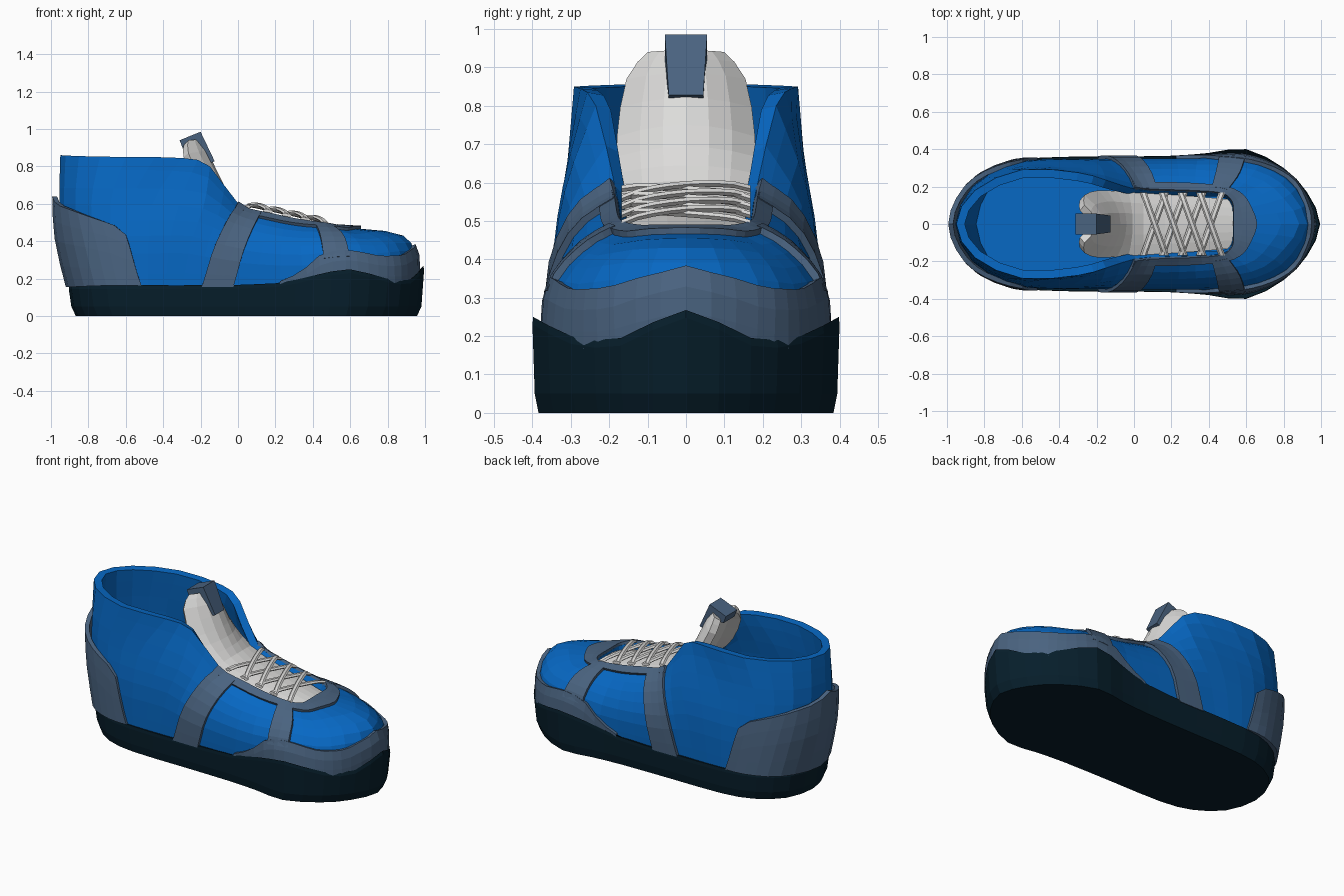
import bpy, math
from mathutils import Vector

if "Cube" in bpy.data.objects:
    bpy.data.objects.remove(bpy.data.objects["Cube"])


def material(name, rgb):
    m = bpy.data.materials.new(name)
    m.diffuse_color = (*rgb, 1)
    m.use_nodes = True
    m.node_tree.nodes["Principled BSDF"].inputs["Base Color"].default_value = m.diffuse_color
    return m


BLUE = material("bright blue", (0.002, 0.138, 0.55))
SLATE = material("slate grey blue", (0.068, 0.125, 0.215))
DARK = material("dark navy", (0.002, 0.013, 0.024))
WHITE = material("off white", (0.72, 0.715, 0.705))


def make(name, verts, faces, mat, thick=0, mirror=False):
    me = bpy.data.meshes.new(name)
    me.from_pydata([tuple(v) for v in verts], [], faces)
    me.materials.append(mat)
    ob = bpy.data.objects.new(name, me)
    bpy.context.collection.objects.link(ob)
    if thick:
        s = ob.modifiers.new("thickness", 'SOLIDIFY')
        s.thickness, s.offset = thick, -1
    if mirror:
        ob.modifiers.new("mirror", 'MIRROR').use_axis = (False, True, False)
    return ob


def grid_faces(n, m, wrap=False):
    """Faces of n columns by m rows, stored column by column."""
    return [(i * m + j, (i + 1) % n * m + j, (i + 1) % n * m + j + 1, i * m + j + 1)
            for i in range(n if wrap else n - 1) for j in range(m - 1)]


def spline(pts, t, loop=False):
    """Catmull-Rom through pts at parameter t."""
    n = len(pts)
    i = math.floor(t) if loop else min(max(math.floor(t), 0), n - 2)
    f = t - i
    a, b, c, d = [pts[k % n] if loop else pts[min(max(k, 0), n - 1)] for k in range(i - 1, i + 3)]
    return 0.5 * (2 * b + (c - a) * f + (2 * a - 5 * b + 4 * c - d) * f * f + (3 * b - a - 3 * c + d) * f ** 3)


def ring(half):
    """Mirror a toe-to-heel half list of points into a closed loop."""
    half = [Vector(p) for p in half]
    return half + [Vector((p.x, -p.y, p.z)) for p in half[-2:0:-1]]


def lookup(table, x):
    for (x0, y0), (x1, y1) in zip(table, table[1:]):
        if x <= x1:
            return y0 + (y1 - y0) * max(0, (x - x0) / (x1 - x0))
    return table[-1][1]


# Upper surface: four contour lines from the sole edge to the top line, toe to heel
SOLE_LINE = ring([(.95, 0, .2), (.88, .19, .16), (.76, .3, .16), (.58, .36, .17), (.35, .35, .15), (.1, .345, .15),
                  (-.12, .345, .15), (-.3, .345, .15), (-.48, .345, .15), (-.65, .32, .15), (-.8, .22, .15), (-.88, 0, .15)])
LOW_LINE = ring([(.95, 0, .33), (.87, .19, .33), (.75, .285, .32), (.57, .345, .33), (.34, .345, .31), (.12, .345, .32),
                 (-.08, .345, .35), (-.25, .345, .4), (-.48, .345, .4), (-.67, .315, .4), (-.85, .21, .4), (-.94, 0, .4)])
HIGH_LINE = ring([(.86, 0, .44), (.78, .13, .435), (.68, .22, .42), (.54, .26, .43), (.33, .28, .43), (.15, .285, .455),
                  (-.03, .28, .51), (-.18, .31, .6), (-.45, .315, .62), (-.68, .295, .62), (-.87, .19, .62), (-.955, 0, .62)])
TOP_LINE = ring([(.53, 0, .475), (.53, .07, .475), (.52, .12, .475), (.47, .16, .485), (.33, .17, .505), (.17, .175, .54),
                 (.01, .185, .59), (-.15, .235, .8), (-.3, .275, .845), (-.6, .29, .85), (-.85, .18, .855), (-.95, 0, .86)])


def surf(t, v, off=0.0):
    def at(t, v):
        return spline([spline(c, t, True) for c in (SOLE_LINE, LOW_LINE, HIGH_LINE, TOP_LINE)], v)
    p, e = at(t, v), 0.02
    if off:
        n = (at(t + e, v) - at(t - e, v)).cross(at(t, min(v + e, 3)) - at(t, max(v - e, 0)))
        p = p + n.normalized() * off
    return p


N, M = 44, 9
make("upper", [surf(i / 2, 3 * j / (M - 1)) for i in range(N) for j in range(M)],
     grid_faces(N, M, True), BLUE, 0.045)


# Overlay panels that follow the upper; off is the stand-off at the ends and in the middle
def panel(name, fn, n, m, off, mirror=False, mid=None):
    pts = []
    for i in range(n):
        a = i / (n - 1)
        o = off + ((mid or off) - off) * math.sin(math.pi * a)
        pts += [surf(*fn(a, j / (m - 1)), o) for j in range(m)]
    make(name, pts, grid_faces(n, m), SLATE, off + 0.012, mirror)


def toe_band(a, b):
    t = -4.5 + 9 * a
    hi = lookup([(0, 1.38), (.5, 1.15), (1, .93), (2, .97), (2.9, 1.12), (3.5, 1.1), (4, .6), (4.5, .3)], abs(t))
    return t, .1 + (hi - .1) * b


def heel_counter(a, b):
    lo, hi = 8.2 + .4 * b, 13.8 - .4 * b
    t = lo + (hi - lo) * a
    top = lookup([(0, 2.08), (.5, 1.88), (1, 1.76), (2.1, 1.38), (2.4, 1.15)], abs(t - 11))
    return t, .09 + (top - .09) * b


panel("toe_band", toe_band, 31, 4, .018)
panel("heel_counter", heel_counter, 17, 5, .014, mid=.038)
panel("lace_stay", lambda a, b: (-6.1 + 12.2 * a, 2.58 + .42 * b), 33, 3, .016)
panel("toe_strap", lambda a, b: (2.9 + .6 * a, .9 + 1.8 * b), 3, 7, .017, True)
panel("side_strap", lambda a, b: (5.55 + .85 * a - b * (.27 + .08 * a), .05 + 2.9 * b), 4, 9, .018, True)

# Sole: outline with a wavy top edge
OUTLINE = ring([(.995, 0, .268), (.925, .17, .195), (.8, .3, .2), (.6, .4, .25), (.4, .38, .215), (.2, .365, .175),
                (-.15, .36, .165), (-.5, .355, .165), (-.7, .31, .165), (-.85, .19, .165), (-.905, 0, .165)])
edge = [spline(OUTLINE, i / 2, True) for i in range(40)]


def scaled(p, s, z):
    return Vector((.04 + (p.x - .04) * s, p.y * s, z))


verts = []
for p in edge:
    verts += [scaled(p, .96, 0), scaled(p, .985, .05), scaled(p, 1, p.z - .02),
              scaled(p, .995, p.z), scaled(p, .9, .16)]
faces = grid_faces(40, 5, True)
# outline runs anticlockwise seen from above
faces += [tuple(i * 5 for i in reversed(range(40))), tuple(i * 5 + 4 for i in range(40))]
make("sole", verts, faces, DARK)
make("insole", [surf(i / 2, .2, -.02) for i in range(N)], [tuple(range(N))], BLUE, .02)

# Tongue: arched strip; rows hold x, z, half width and how far the edges fall back
ROWS = [Vector(r) for r in [(.53, .46, .13, 0, -.02), (.3, .512, .15, 0, -.02), (.05, .57, .165, 0, -.02),
        (-.04, .645, .175, -.05, -.02), (-.1, .75, .18, -.09, -.03), (-.165, .885, .155, -.1, -.015), (-.205, .945, .1, -.06, -.005)]]
pts = []
for i in range(13):
    x, z, w, dx, dz = spline(ROWS, i / 2)
    for j in range(7):
        k = 1 - j / 3
        pts.append((x + dx * k * k, w * k, z + dz * k * k))
make("tongue", pts, grid_faces(13, 7), WHITE, .045)

# Pull tab folded over the tongue
prof = [(-.312, .94), (-.2, .985), (-.125, .828), (-.16, .812), (-.21, .9), (-.295, .895)]
pts = [(x, s * (.045 + .01 * (z > .88)), z) for s in (-1, 1) for x, z in prof]
make("pull_tab", pts, [(5, 4, 3, 2, 1, 0), (6, 7, 8, 9, 10, 11)] +
     [(i, (i + 1) % 6, (i + 1) % 6 + 6, i + 6) for i in range(6)], SLATE)


# Laces: flattened hexagonal tubes crossing over the tongue
def lace(name, x0, x1, side, lift):
    pts, n = [], 9
    for i in range(n):
        f = i / (n - 1)
        k = 1 - 2 * f
        x, y = x0 + (x1 - x0) * f, side * .168 * k
        z = .594 - .215 * (x - .05) + lift * math.sin(math.pi * f) - .01 * k ** 6
        for q in range(6):
            a = side * q * math.pi / 3
            pts.append((x + .018 * math.cos(a), y, z + .01 * math.sin(a)))
    fs = [(i * 6 + q, i * 6 + (q + 1) % 6, i * 6 + 6 + (q + 1) % 6, i * 6 + 6 + q)
          for i in range(n - 1) for q in range(6)]
    make(name, pts, fs + [tuple(range(5, -1, -1)), tuple(range(n * 6 - 6, n * 6))], WHITE)


for i in range(4):
    x = .05 + .1 * i
    lace(f"lace_left_{i}", x, x + .12, 1, .014)
    lace(f"lace_right_{i}", x, x + .12, -1, .002)
